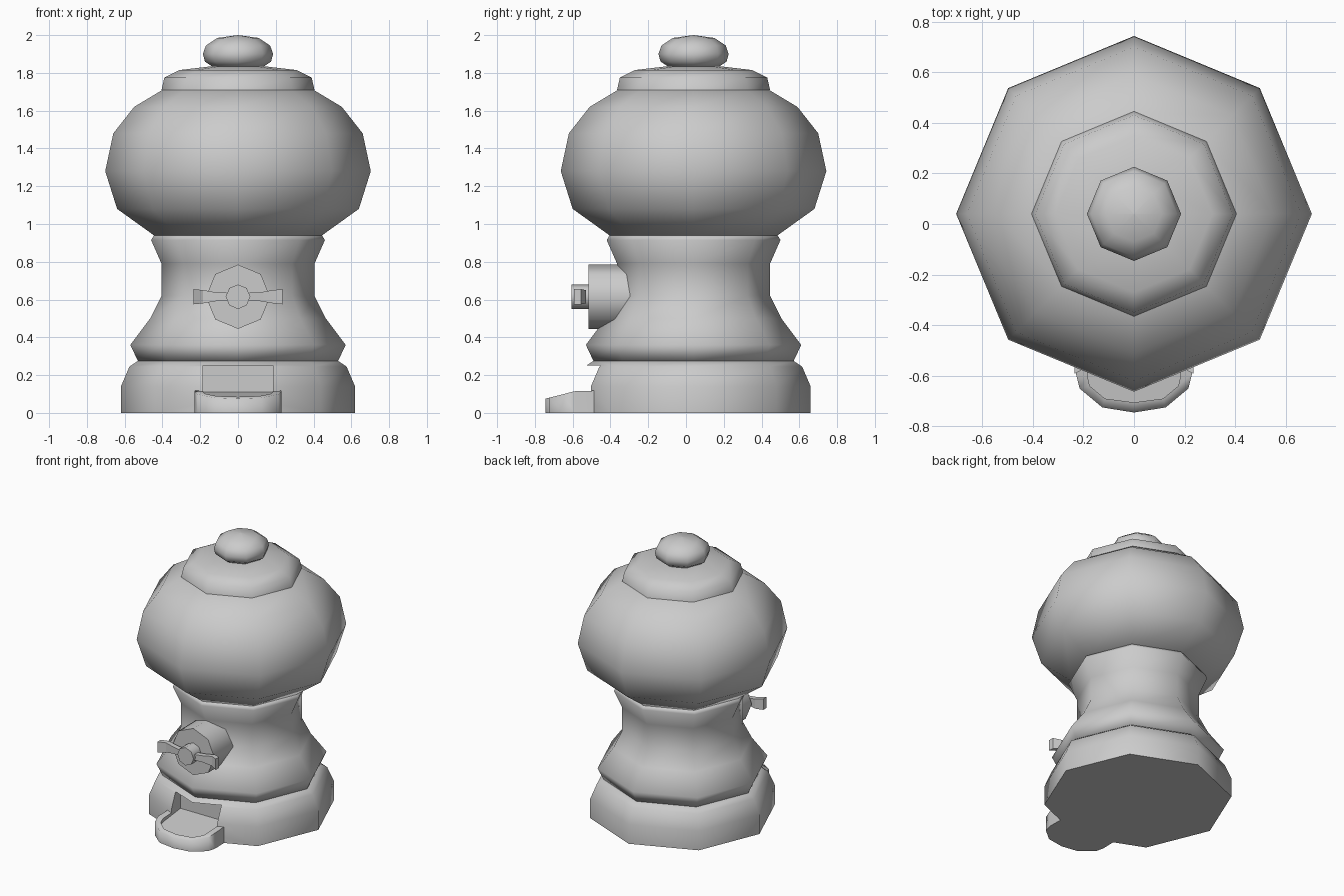
import bpy, bmesh, math

cube = bpy.data.objects.get("Cube")
if cube:
    bpy.data.objects.remove(cube, do_unlink=True)

SIDES = 8
CENTRE_Y = 0.04

grey = bpy.data.materials.new("plain_grey")
grey.use_nodes = True
colour = (0.6, 0.6, 0.6, 1)
grey.diffuse_color = colour
grey.node_tree.nodes["Principled BSDF"].inputs["Base Color"].default_value = colour


def finish(name, bm):
    """Turn a bmesh into a named grey object."""
    bmesh.ops.remove_doubles(bm, verts=bm.verts, dist=1e-5)
    bmesh.ops.recalc_face_normals(bm, faces=bm.faces)
    mesh = bpy.data.meshes.new(name)
    bm.to_mesh(mesh)
    bm.free()
    mesh.materials.append(grey)
    obj = bpy.data.objects.new(name, mesh)
    bpy.context.collection.objects.link(obj)
    return obj


def smooth(obj, degrees=80):
    bpy.ops.object.select_all(action='DESELECT')
    obj.select_set(True)
    bpy.context.view_layer.objects.active = obj
    bpy.ops.object.shade_smooth_by_angle(angle=math.radians(degrees))


def bridge(bm, rings, first_cap=True, last_cap=True):
    """Skin a list of equally long vertex loops."""
    for low, high in zip(rings, rings[1:]):
        n = len(low)
        for i in range(n):
            j = (i + 1) % n
            bm.faces.new((low[i], low[j], high[j], high[i]))
    if first_cap:
        bm.faces.new(rings[0][::-1])
    if last_cap:
        bm.faces.new(rings[-1])


def lathe(name, profile, origin=(0, CENTRE_Y, 0), forward=False):
    """Eight-sided turned part from (radius, distance) pairs, along z or -y."""
    bm = bmesh.new()
    ox, oy, oz = origin
    rings = []
    for r, d in profile:
        ring = []
        for i in range(SIDES):
            a = math.tau * i / SIDES
            u, v = r * math.cos(a), r * math.sin(a)
            co = (ox + u, oy - d, oz + v) if forward else (ox + u, oy + v, oz + d)
            ring.append(bm.verts.new(co))
        rings.append(ring)
    bridge(bm, rings)
    return finish(name, bm)


def box(name, x, y, z):
    bm = bmesh.new()
    bridge(bm, [[bm.verts.new((a, b, h)) for a, b in
                 ((x[0], y[0]), (x[1], y[0]), (x[1], y[1]), (x[0], y[1]))] for h in z])
    return finish(name, bm)


# Base with the outlet slot cut into its front
base = lathe("base", [(0.62, 0), (0.62, 0.14), (0.575, 0.245), (0.53, 0.275)])
cutter = box("slot_cutter", (-0.185, 0.185), (-0.8, -0.40), (0.05, 0.25))
cutter.hide_render = True
cut = base.modifiers.new("slot", 'BOOLEAN')
cut.operation = 'DIFFERENCE'
cut.solver = 'EXACT'
cut.object = cutter
bpy.ops.object.select_all(action='DESELECT')
base.select_set(True)
bpy.context.view_layer.objects.active = base
bpy.ops.object.modifier_apply(modifier="slot")
bpy.data.objects.remove(cutter, do_unlink=True)
smooth(base)

# Flared pedestal, bowl, lid and top knob
smooth(lathe("pedestal", [(0.53, 0.275), (0.57, 0.36), (0.465, 0.5), (0.405, 0.62),
                          (0.405, 0.79), (0.46, 0.915), (0.445, 0.94)]))
smooth(lathe("bowl", [(0.445, 0.94), (0.64, 1.08), (0.703, 1.28), (0.66, 1.48),
                      (0.55, 1.62), (0.40, 1.71)]))
smooth(lathe("lid", [(0.405, 1.71), (0.39, 1.775), (0.31, 1.815), (0.14, 1.835)]))
smooth(lathe("lid_knob", [(0.13, 1.83), (0.175, 1.86), (0.186, 1.90), (0.17, 1.945),
                          (0.11, 1.985), (0.001, 2.0)]))

# Outlet tray: rounded outline, sloping rim and sunken floor
half_outer = [(0.225, -0.40), (0.23, -0.59), (0.215, -0.65), (0.125, -0.725)]
half_inner = [(0.184, -0.40), (0.184, -0.60), (0.175, -0.64), (0.115, -0.69)]


def outline(half, tip):
    return half + [(0, tip)] + [(-x, y) for x, y in reversed(half)]


def rim_height(y):
    return min(0.14, 0.075 + (y + 0.745) * 0.255)


def floor_height(y):
    return 0.075 + (y + 0.705) * 0.115


outer, inner = outline(half_outer, -0.745), outline(half_inner, -0.705)
bm = bmesh.new()
bridge(bm, [
    [bm.verts.new((x, y, 0)) for x, y in outer],
    [bm.verts.new((x, y, rim_height(y))) for x, y in outer],
    [bm.verts.new((x, y, rim_height(y))) for x, y in inner],
    [bm.verts.new((x, y, floor_height(y))) for x, y in inner],
])
# Drop the rim across the mouth so the floor runs into the slot
for v in bm.verts:
    if v.co.y > -0.41 and v.co.z > 0.12:
        v.co.z = 0.12
smooth(finish("tray", bm))

# Dial, hub and the two wings of the turning handle
dial_centre = (0, 0, 0.615)
smooth(lathe("dial", [(0.17, 0.28), (0.17, 0.515)], dial_centre, True), 60)
smooth(lathe("handle_hub", [(0.065, 0.51), (0.065, 0.605)], dial_centre, True), 60)
for side, label in ((1, "left"), (-1, "right")):
    bm = bmesh.new()
    rings = []
    for x, half_z, front, back in ((0.04, 0.02, -0.585, -0.545), (0.12, 0.024, -0.572, -0.535),
                                   (0.185, 0.035, -0.565, -0.53), (0.235, 0.04, -0.592, -0.555)):
        rings.append([bm.verts.new((side * x, y, 0.615 + s * half_z))
                      for y, s in ((front, -1), (back, -1), (back, 1), (front, 1))])
    bridge(bm, rings)
    smooth(finish("handle_wing_" + label, bm), 30)
